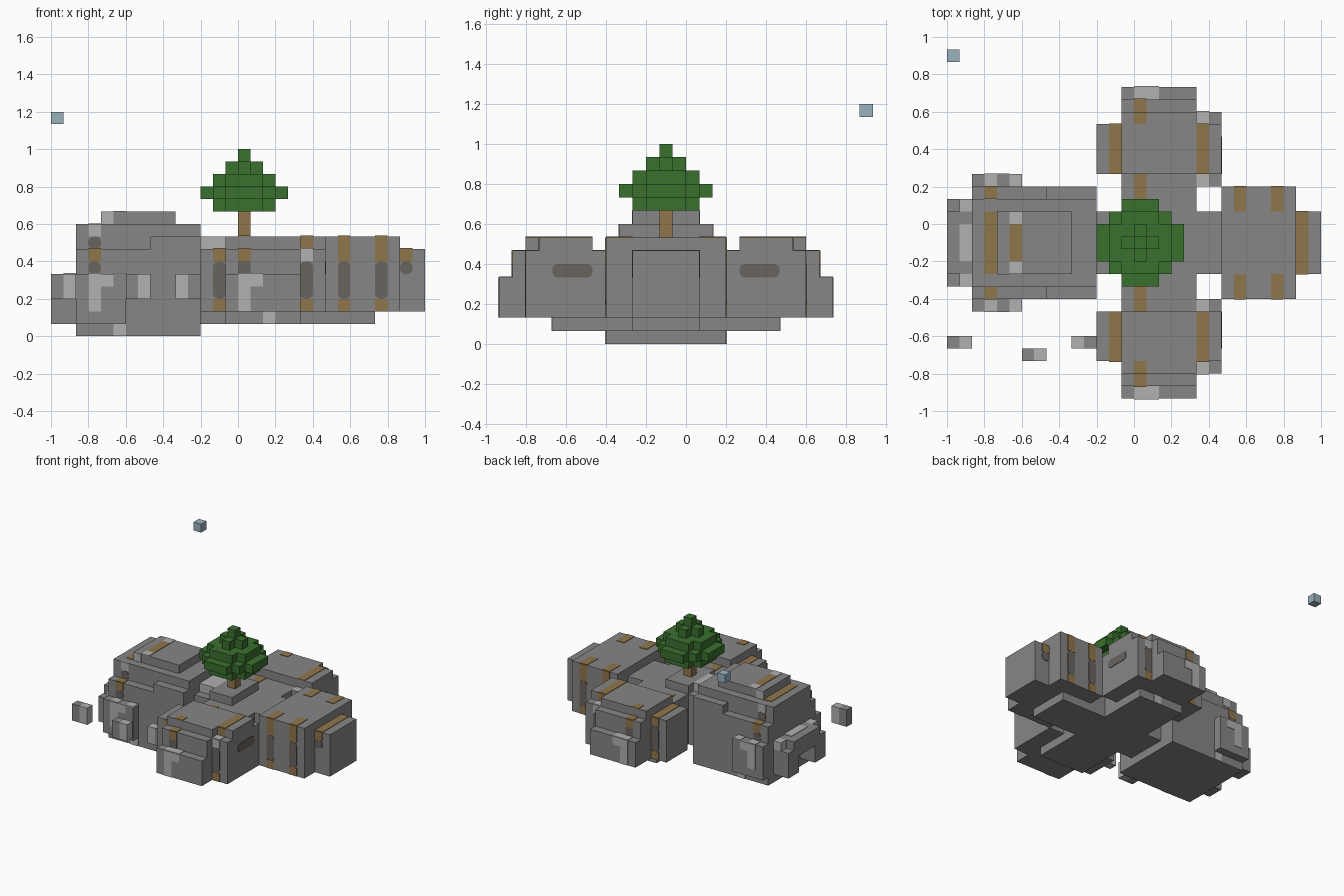
import bpy
import bmesh
from mathutils import Vector

UNIT = 1 / 15          # size of one building cube
SKIN = 0.06            # half thickness of painted plates, in cubes

default_cube = bpy.data.objects.get("Cube")
if default_cube:
    bpy.data.objects.remove(default_cube, do_unlink=True)


def material(name, red, green, blue):
    mat = bpy.data.materials.new(name)
    mat.use_nodes = True
    colour = (red, green, blue, 1)
    mat.diffuse_color = colour
    mat.node_tree.nodes["Principled BSDF"].inputs["Base Color"].default_value = colour
    return mat


stone = material("stone_grey", 0.24, 0.24, 0.24)
pale = material("pale_stone", 0.44, 0.44, 0.44)
dark = material("dark_stone", 0.14, 0.127, 0.114)
brown = material("earth_brown", 0.28, 0.18, 0.07)
leaf = material("leaf_green", 0.042, 0.16, 0.027)
ice = material("pale_blue", 0.314, 0.445, 0.51)


def block(name, mat, x, y, z, rounded=False):
    """Box from ranges in cubes; an equal pair makes a thin painted plate."""
    thin = None
    ranges = []
    for axis, (low, high) in enumerate((x, y, z)):
        if low == high:
            thin = axis
            low, high = low - SKIN, high + SKIN
        ranges.append((low * UNIT, high * UNIT))
    bm = bmesh.new()
    bmesh.ops.create_cube(bm, size=1)
    for vert in bm.verts:
        vert.co = Vector([r[0] if c < 0 else r[1] for c, r in zip(vert.co, ranges)])
    if rounded:
        edges = [e for e in bm.edges
                 if abs((e.verts[0].co - e.verts[1].co)[thin]) > UNIT * SKIN]
        bmesh.ops.bevel(bm, geom=edges, offset=UNIT * 0.4, segments=3,
                        profile=0.5, affect='EDGES')
    mesh = bpy.data.meshes.new(name)
    bm.to_mesh(mesh)
    bm.free()
    mesh.materials.append(mat)
    obj = bpy.data.objects.new(name, mesh)
    bpy.context.collection.objects.link(obj)
    return obj


def pair(name, mat, x, y, z, rounded=False):
    """The same box at the front and mirrored to the back."""
    block("front_" + name, mat, x, y, z, rounded)
    block("back_" + name, mat, x, (-3 - y[1], -3 - y[0]), z, rounded)


def stripe(name, x, y, top, low=2):
    """Vertical painted stripe: brown ends with a rounded dark middle."""
    pair(name + "_upper", brown, x, (y, y), (top - 1, top))
    pair(name + "_middle", dark, x, (y, y), (low + 1, top - 1), True)
    pair(name + "_lower", brown, x, (y, y), (low, low + 1))


# Central floor, plate and underside keel
core = (-1, 5)
spine = (-4, 1)
block("centre_floor", stone, core, (-7, 4), (2, 7))
block("centre_cross_floor", stone, (-3, 7), spine, (2, 7))
block("tree_plate", stone, (-1, 2), spine, (7, 8))
block("plate_step", pale, (-3, -1), (-3, 0), (7, 8))
block("keel_long", stone, (-3, 11), spine, (1, 2))
block("keel_cross", stone, core, (-10, 7), (1, 2))
pair("keel_pale_patch", pale, (2, 3), (-10, -10), (1, 2))
pair("floor_stripe", brown, (0, 1), (-7, -5), (7, 7))

# Front and back arms
pair("arm_top", stone, core, (-12, -7), (2, 8))
pair("arm_middle", stone, core, (-13, -7), (2, 7))
pair("arm_end", stone, core, (-14, -7), (2, 5))
pair("arm_left_wing", stone, (5, 7), (-12, -6), (2, 7))
pair("arm_left_wing_cap", stone, (5, 7), (-11, -7), (7, 8))
pair("arm_right_wing", stone, (-3, -1), (-11, -7), (2, 7))
pair("arm_top_stripe", brown, (0, 1), (-12, -11), (8, 8))
pair("arm_step_stripe", brown, (0, 1), (-13, -12), (7, 7))
pair("arm_face_brown", brown, (0, 1), (-13, -13), (6, 7))
pair("arm_face_dark", dark, (0, 1), (-13, -13), (5, 6))
pair("arm_end_pale_top", pale, (0, 2), (-14, -14), (4, 5))
pair("arm_end_pale_side", pale, (0, 1), (-14, -14), (2, 4))
pair("arm_end_pale_cap", pale, (0, 2), (-14, -13), (5, 5))
pair("left_wing_stripe_top", brown, (5, 6), (-11, -7), (8, 8))
pair("left_wing_brown", brown, (5, 6), (-11, -11), (7, 8))
pair("left_wing_pale", pale, (5, 6), (-12, -12), (6, 7))
pair("left_wing_pale_cap", pale, (5, 6), (-12, -11), (7, 7))
pair("left_wing_pale_inner", pale, (5, 6), (-7, -6), (7, 7))
pair("left_wing_dark", dark, (5, 6), (-12, -12), (3, 6), True)
pair("left_wing_low", brown, (5, 6), (-12, -12), (2, 3))
pair("left_wing_side_mark", dark, (7, 7), (-10, -7), (5, 6), True)
pair("right_wing_stripe_top", brown, (-2, -1), (-11, -7), (7, 7))
stripe("right_wing_stripe", (-2, -1), -11, 7)

# Left arm
block("left_arm", stone, (7, 13), (-6, 3), (2, 8))
block("left_arm_end", stone, (13, 15), spine, (2, 7))
for label, x in (("inner", (8, 9)), ("outer", (11, 12))):
    pair(label + "_top_stripe", brown, x, (-6, -4), (8, 8))
    pair(label + "_edge_stripe", brown, x, (-6, -6), (7, 8))
    stripe(label + "_stripe", x, -6, 7)
block("left_end_top_stripe", brown, (13, 14), spine, (7, 7))
pair("left_end_brown", brown, (13, 14), (-4, -4), (6, 7))
pair("left_end_dark", dark, (13, 14), (-4, -4), (5, 6), True)

# Tall right body
body = (-13, -3)
block("body_base", stone, body, (-6, 3), (0, 7))
block("body_shoulder", stone, (-7, -3), (-6, 3), (7, 8))
block("body_upper", stone, body, (-5, 2), (7, 9))
block("body_cap", stone, (-11, -5), spine, (9, 10))
pair("body_bump", stone, (-13, -9), (-7, -6), (1, 5))
pair("body_bump_pale_top", pale, (-12, -10), (-7, -7), (4, 5))
pair("body_bump_pale_side", pale, (-12, -11), (-7, -7), (2, 4))
pair("body_bump_cap_near", pale, (-12, -11), (-7, -6), (5, 5))
pair("body_bump_cap_far", pale, (-10, -9), (-7, -6), (5, 5))
pair("body_base_pale", pale, (-10, -9), (-6, -6), (0, 1))
block("body_top_stripe", brown, (-12, -11), (-4, 1), (9, 9))
block("body_cap_stripe", brown, (-10, -9), (-3, 0), (10, 10))
pair("body_cap_pale", pale, (-10, -9), (-4, -3), (10, 10))
pair("body_cap_pale_face", pale, (-11, -10), (-4, -4), (9, 10))
pair("body_top_pale", pale, (-12, -11), (-5, -5), (8, 9))
pair("body_upper_dark", dark, (-12, -11), (-5, -5), (7, 8), True)
pair("body_step_stripe", brown, (-12, -11), (-6, -5), (7, 7))
pair("body_face_brown", brown, (-12, -11), (-6, -6), (6, 7))
pair("body_face_dark", dark, (-12, -11), (-6, -6), (5, 6), True)

# Broken stones on the right end, and loose rocks
block("end_lintel", stone, (-15, -13), spine, (3, 5))
pair("end_leg", stone, (-15, -13), (-5, -3), (1, 4))
pair("end_cap", pale, (-14, -13), (-5, -4), (4, 5))
block("end_pale_strip", pale, (-14, -13), (-3, 0), (5, 5))
for label, x, y in (("outer", -15, -10), ("middle", -9, -11), ("inner", -5, -10)):
    shades = (pale, stone) if label == "inner" else (stone, pale)
    for side, mat in enumerate(shades):
        block(f"{label}_rock_{side}", mat, (x + side, x + side + 1), (y, y + 1), (3, 5))

# Tree: trunk and diamond-shaped layers of leaves
block("tree_trunk", brown, (0, 1), (-2, -1), (7, 11))
for level, reach in enumerate((2, 3, 2, 1, 0)):
    floor = 10 + level
    for step in range(reach + 1):
        wide, deep = step, reach - step
        if reach > 1:
            wide, deep = max(wide, 1), max(deep, 1)
            if step not in (0, reach):
                wide, deep = wide + 1, deep + 1
            wide, deep = min(wide, reach), min(deep, reach)
        if reach == 2 and step == 1:
            wide = deep = 1
        if reach > 1 and step in (0, reach):
            wide, deep = (1, reach) if step == 0 else (reach, 1)
        if reach == 3 and step in (1, 2):
            wide = deep = 2
        block(f"leaf_layer_{level}_{step}", leaf, (-wide, wide + 1),
              (-2 - deep, deep - 1), (floor, floor + 1))

# Floating cube
block("floating_cube", ice, (-15, -14), (13, 14), (17, 18))
